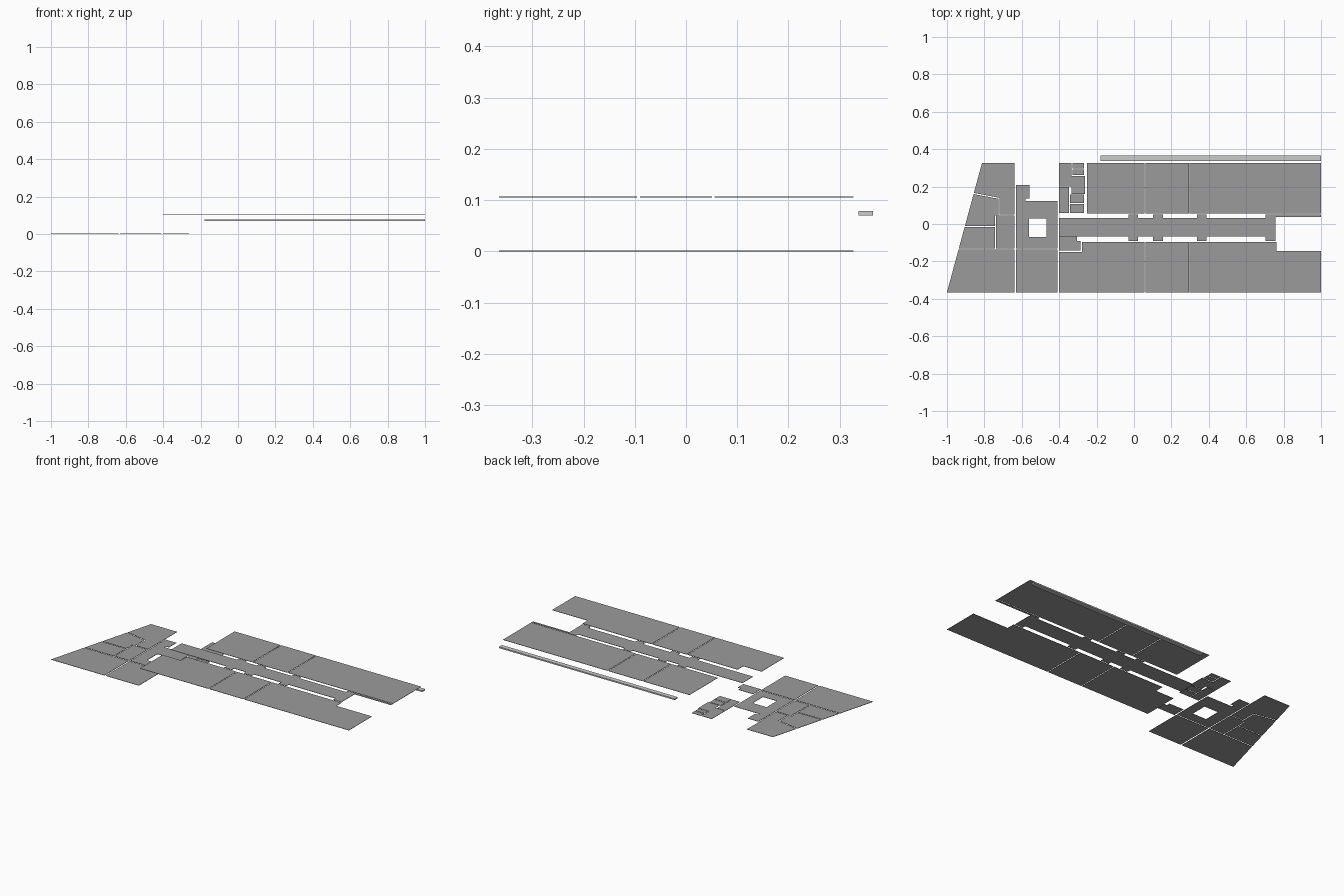
import bpy, bmesh

if "Cube" in bpy.data.objects:
    bpy.data.objects.remove(bpy.data.objects["Cube"])

LOW, HIGH = 0.0, 0.1055    # undersides of the two floor levels
THICK = 0.002

floor_mat = bpy.data.materials.new("floor_grey")
floor_mat.diffuse_color = (.33, .33, .33, 1)
floor_mat.use_nodes = True
floor_mat.node_tree.nodes["Principled BSDF"].inputs["Base Color"].default_value = floor_mat.diffuse_color


def slab(name, z, *outlines):
    """Thin floor plate from one or more adjoining outlines."""
    bm = bmesh.new()
    for pts in outlines:
        bm.faces.new([bm.verts.new((x, y, z)) for x, y in pts])
    bmesh.ops.remove_doubles(bm, verts=bm.verts, dist=1e-5)
    base = bm.faces[:]
    res = bmesh.ops.extrude_face_region(bm, geom=base, use_keep_orig=True)
    top = [v for v in res["geom"] if isinstance(v, bmesh.types.BMVert)]
    bmesh.ops.translate(bm, verts=top, vec=(0, 0, THICK))
    bmesh.ops.recalc_face_normals(bm, faces=bm.faces)
    me = bpy.data.meshes.new(name)
    bm.to_mesh(me)
    bm.free()
    me.materials.append(floor_mat)
    ob = bpy.data.objects.new(name, me)
    bpy.context.collection.objects.link(ob)
    return ob


def rect(name, x0, x1, y0, y1, z):
    return slab(name, z, [(x0, y0), (x1, y0), (x1, y1), (x0, y1)])


def slant(y):
    """x of the sloping west facade at a given y."""
    return -1 + (y + 0.365) * 0.187 / 0.69


# West wing rooms along the sloping facade (lower level)
slab("west_south_room", LOW, [(-1, -.365), (-.64, -.365), (-.64, -.136), (slant(-.136), -.136)])
slab("west_middle_room", LOW, [(slant(-.13), -.13), (-.742, -.13), (-.742, -.015), (slant(-.015), -.015)])
slab("west_upper_room", LOW, [(slant(-.01), -.01), (-.742, -.01), (-.742, .045), (-.724, .045),
                              (-.724, .135), (slant(.16), .16)])
rect("west_inner_room", -.737, -.638, -.13, .045, LOW)
slab("west_north_room", LOW, [(slant(.166), .166), (-.718, .14), (-.718, .05), (-.638, .05),
                              (-.638, .327), (slant(.327), .327)])
rect("core_south_room", -.632, -.41, -.365, -.136, LOW)

# Core hall around a square opening, two adjoining C shapes
slab("core_hall", LOW,
     [(-.515, -.13), (-.632, -.13), (-.632, .208), (-.56, .208), (-.56, .137),
      (-.58, .137), (-.58, .123), (-.515, .123), (-.515, .03), (-.562, .03),
      (-.562, -.07), (-.515, -.07)],
     [(-.515, -.13), (-.41, -.13), (-.41, .123), (-.515, .123), (-.515, .03),
      (-.468, .03), (-.468, -.07), (-.515, -.07)])

# Service rooms beside the core
for i, (x0, x1, y0, y1) in enumerate([
        (-.402, -.335, .2, .327), (-.402, -.347, .058, .197), (-.33, -.268, .297, .327),
        (-.33, -.268, .261, .292), (-.335, -.261, .161, .256),
        (-.343, -.268, .113, .157), (-.343, -.268, .058, .108)]):
    rect(f"service_room_{i + 1}", x0, x1, y0, y1, LOW)
slab("service_lobby", LOW, [(-.402, -.143), (-.285, -.143), (-.285, -.09), (-.305, -.09),
                            (-.305, -.068), (-.402, -.068)])

# Upper level halls
rect("north_hall_1", -.252, .057, .056, .327, HIGH)
rect("north_hall_2", .062, .293, .056, .327, HIGH)
rect("north_hall_3", .298, 1, .056, .327, HIGH)
slab("south_hall_1", HIGH, [(-.402, -.365), (.057, -.365), (.057, -.096), (-.279, -.096),
                            (-.279, -.15), (-.402, -.15)])
rect("south_hall_2", .062, .293, -.365, -.096, HIGH)
slab("south_hall_3", HIGH, [(.298, -.365), (1, -.365), (1, -.145), (.761, -.145),
                            (.761, -.096), (.298, -.096)])

# Corridor with door bays on both sides and a thin east passage
bays = [(-.03, .022), (.102, .155), (.336, .388)]
south, north = [(-.402, -.068)], [(-.402, .033)]
for a, b in bays:
    south += [(a, -.068), (a, -.09), (b, -.09), (b, -.068)]
    north += [(a, .033), (a, .051), (b, .051), (b, .033)]
south += [(.702, -.068), (.702, -.09), (.756, -.09), (.756, .038), (1, .038)]
north += [(.702, .033), (.702, .051), (1, .051)]
slab("corridor", HIGH, south + north[::-1])

# Canopy bar along the north side
bpy.ops.mesh.primitive_cube_add(size=1, location=(.41, .351, .0745))
bar = bpy.context.object
bar.name = "canopy_bar"
bar.scale = (1.18, .028, .008)
